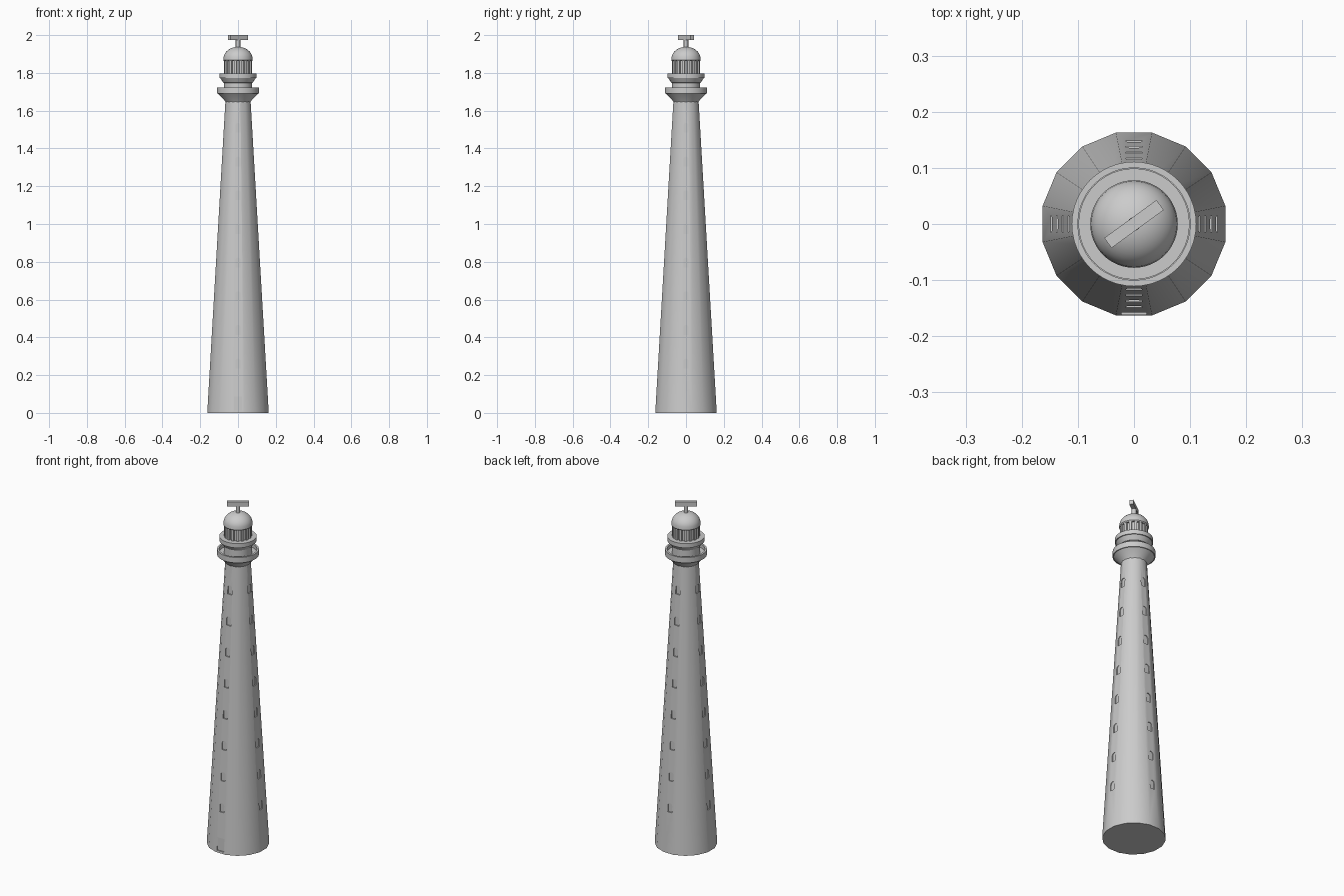
import bpy, bmesh, math
from mathutils import Matrix

if "Cube" in bpy.data.objects:
    bpy.data.objects.remove(bpy.data.objects["Cube"])

TAU = 2 * math.pi


def finish(name, bm, smooth=True):
    bmesh.ops.recalc_face_normals(bm, faces=bm.faces)
    me = bpy.data.meshes.new(name)
    bm.to_mesh(me)
    bm.free()
    ob = bpy.data.objects.new(name, me)
    bpy.context.collection.objects.link(ob)
    if smooth:
        bpy.ops.object.select_all(action='DESELECT')
        ob.select_set(True)
        bpy.context.view_layer.objects.active = ob
        bpy.ops.object.shade_smooth_by_angle(angle=math.radians(30))
    return ob


def lathe(name, profile, n, phase=0.0):
    """Turn (radius, z) pairs round the z axis, capping both ends."""
    bm = bmesh.new()
    rings = [[bm.verts.new((r * math.cos(phase + TAU * i / n), r * math.sin(phase + TAU * i / n), z))
              for i in range(n)] for r, z in profile]
    for a, b in zip(rings, rings[1:]):
        for i in range(n):
            j = (i + 1) % n
            bm.faces.new((a[i], a[j], b[j], b[i]))
    bm.faces.new(rings[0])
    bm.faces.new(rings[-1])
    return finish(name, bm)


def add_box(bm, size, loc, angle=0.0):
    m = Matrix.Rotation(angle, 4, 'Z') @ Matrix.Translation(loc) @ Matrix.Diagonal((*size, 1))
    bmesh.ops.create_cube(bm, size=1, matrix=m)


def add_arch(bm, w, z, h, inner, outer, angle):
    """Round-topped prism running along -y, turned about z."""
    outline = [(-w / 2, z), (w / 2, z)]
    outline += [(w / 2 * math.cos(math.pi * k / 8), z + h - w / 2 + w / 2 * math.sin(math.pi * k / 8))
                for k in range(9)]
    rot = Matrix.Rotation(angle, 4, 'Z')
    a, b = [[bm.verts.new(rot @ Matrix.Translation((x, -d, zz)).translation) for x, zz in outline]
            for d in (inner, outer)]
    bm.faces.new(a)
    bm.faces.new(b)
    for i in range(len(a)):
        j = (i + 1) % len(a)
        bm.faces.new((a[i], a[j], b[j], b[i]))


# Tapered sixteen-sided tower
BASE_R, TOP_R, TOP_Z = 0.166, 0.068, 1.65
tower = lathe("tower", [(BASE_R, 0), (TOP_R, TOP_Z)], 16, math.pi / 16)


def wall(z):
    return (BASE_R + (TOP_R - BASE_R) * z / TOP_Z) * math.cos(math.pi / 16)


# Shallow window recesses on four sides and the door recess in front
bm = bmesh.new()
for k in range(8):
    z = 0.235 + 0.1783 * k
    for side in range(4):
        add_arch(bm, 0.028, z, 0.052, wall(z) - 0.0065, wall(z) + 0.05, side * math.pi / 2)
add_box(bm, (0.044, 0.1, 0.075), (0, -wall(0.01) + 0.006 - 0.05, 0.0495))
cutter = finish("opening_cutters", bm, smooth=False)
cutter.hide_render = True
cutter.hide_set(True)
mod = tower.modifiers.new("openings", 'BOOLEAN')
mod.operation = 'DIFFERENCE'
mod.solver = 'EXACT'
mod.object = cutter

# Two flared galleries with parapets, joined by the watch room
lathe("lower_gallery", [(0.066, 1.645), (0.072, 1.655), (0.106, 1.69), (0.111, 1.69), (0.111, 1.722),
                        (0.100, 1.722), (0.100, 1.70), (0.07, 1.70)], 48)
lathe("watch_room", [(0.074, 1.69), (0.074, 1.76)], 48)
lathe("upper_gallery", [(0.07, 1.745), (0.078, 1.748), (0.094, 1.773), (0.099, 1.773),
                        (0.099, 1.798), (0.06, 1.798)], 48)

# Glazed lantern with upright bars
lathe("lantern_glass", [(0.064, 1.79), (0.064, 1.87)], 32)
bm = bmesh.new()
for i in range(16):
    add_box(bm, (0.014, 0.012, 0.07), (0, 0.067, 1.831), TAU * (i + 0.5) / 16)
finish("lantern_bars", bm, smooth=False)

# Domed roof
dome = [(0.06, 1.862), (0.074, 1.862), (0.078, 1.868)]
dome += [(0.077 * math.cos(math.pi / 2 * k / 10), 1.875 + 0.063 * math.sin(math.pi / 2 * k / 10))
         for k in range(10)] + [(0.003, 1.938)]
lathe("dome_roof", dome, 48)

# Mast and the rotating bar on top
lathe("mast", [(0.012, 1.925), (0.012, 1.978)], 16)
bm = bmesh.new()
add_box(bm, (0.115, 0.022, 0.025), (0, 0, 1.9875), math.radians(36))
finish("top_bar", bm, smooth=False)
